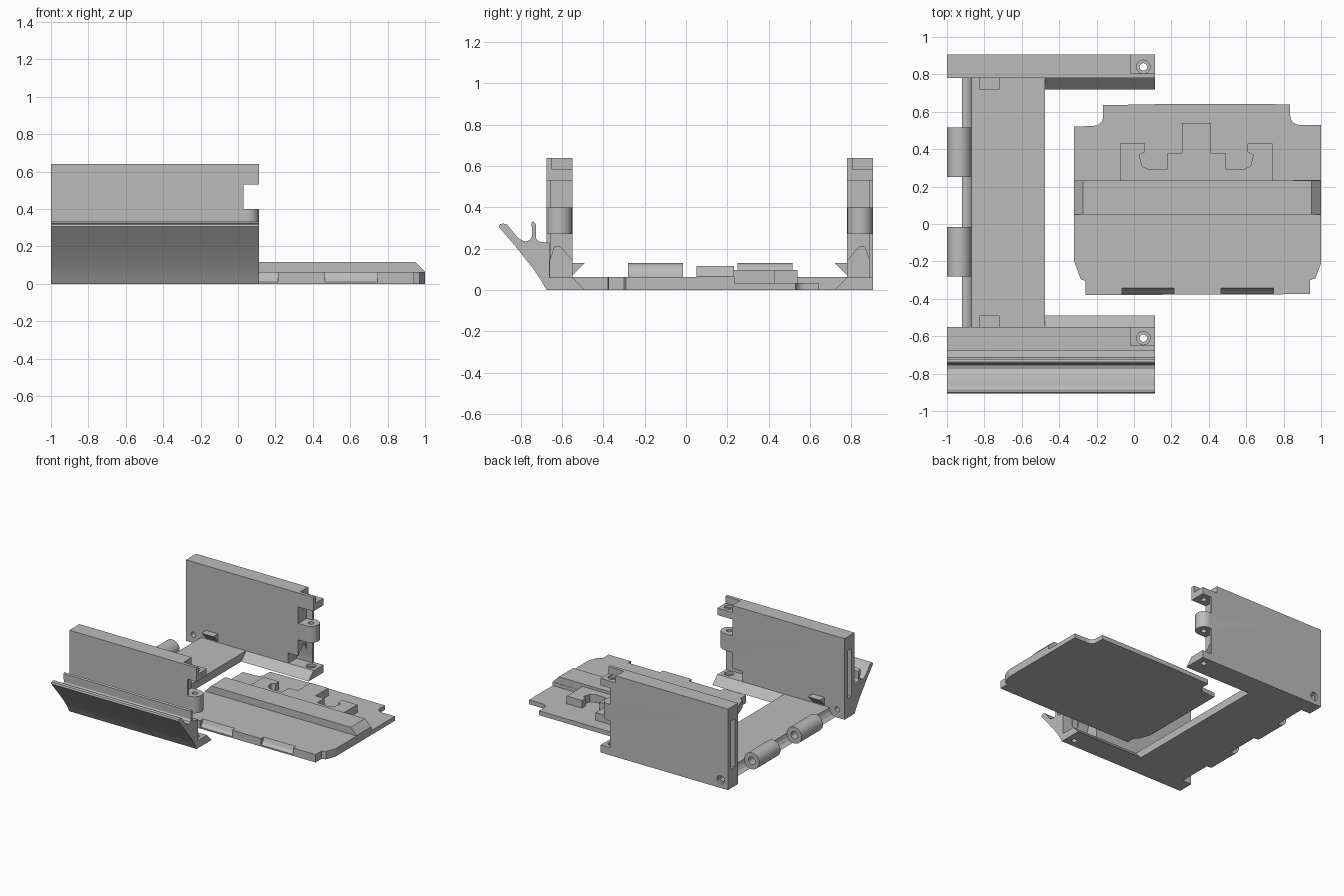
import bpy, bmesh, math

if "Cube" in bpy.data.objects:
    bpy.data.objects.remove(bpy.data.objects["Cube"])

mat = bpy.data.materials.new("light_grey")
mat.diffuse_color = (0.5, 0.5, 0.5, 1)
mat.use_nodes = True
mat.node_tree.nodes["Principled BSDF"].inputs["Base Color"].default_value = mat.diffuse_color


def prism(name, pts, axis, a, b):
    """Extrude a 2D outline along an axis: x uses (y,z), y uses (x,z), z uses (x,y)."""
    def at(p, h):
        return {"x": (h, *p), "y": (p[0], h, p[1]), "z": (*p, h)}[axis]
    bm = bmesh.new()
    lo = [bm.verts.new(at(p, a)) for p in pts]
    hi = [bm.verts.new(at(p, b)) for p in pts]
    bm.faces.new(lo)
    bm.faces.new(hi)
    n = len(pts)
    for i in range(n):
        j = (i + 1) % n
        bm.faces.new((lo[i], lo[j], hi[j], hi[i]))
    bmesh.ops.recalc_face_normals(bm, faces=bm.faces)
    me = bpy.data.meshes.new(name)
    bm.to_mesh(me)
    bm.free()
    me.materials.append(mat)
    ob = bpy.data.objects.new(name, me)
    bpy.context.collection.objects.link(ob)
    return ob


def rect(x0, x1, y0, y1):
    return [(x0, y0), (x1, y0), (x1, y1), (x0, y1)]


def arc(cx, cy, r, a0, a1, n=12):
    return [(cx + r * math.cos(math.radians(a0 + (a1 - a0) * i / n)),
             cy + r * math.sin(math.radians(a0 + (a1 - a0) * i / n))) for i in range(n + 1)]


def circle(cx, cy, r, n=24):
    return arc(cx, cy, r, 0, 360, n)[:-1]


def cut(ob, cutters):
    for c in cutters:
        c.hide_render = True
        m = ob.modifiers.new("cut", "BOOLEAN")
        m.operation, m.solver, m.object = "DIFFERENCE", "EXACT", c
        bpy.context.view_layer.objects.active = ob
        bpy.ops.object.modifier_apply(modifier=m.name)
        bpy.data.objects.remove(c)


def smooth(ob):
    bpy.ops.object.select_all(action="DESELECT")
    ob.select_set(True)
    bpy.context.view_layer.objects.active = ob
    bpy.ops.object.shade_smooth_by_angle(angle=math.radians(30))


# Side walls: t runs from the inner face (0) to the outer face (0.125)
T = 0.125
for side, y0, s in (("front", -0.55, -1), ("back", 0.78, 1)):
    def Y(pts):
        return [(x, y0 + s * t) for x, t in pts]

    def YZ(pts):
        return [(y0 + s * t, z) for t, z in pts]

    wall = prism(side + "_wall", Y(rect(-1, 0.112, 0, T)), "z", 0, 0.64)
    gap = [(-0.02, -0.02), (0.2, -0.02), (0.2, 0.2), (0.03, 0.2), (0.03, 0.105), (-0.02, 0.105)]
    knuckle = [(0.05, -0.02)] + arc(0.05, T / 2, T / 2, -90, 90) + [(0.05, 0.2), (0.2, 0.2), (0.2, -0.02)]
    ystep = min(y0, y0 + s * T) + 0.025
    yc = y0 + s * 0.06
    yo = y0 + s * T
    cut(wall, [
        # hinge clearances and rounded knuckle
        prism("c", Y(gap), "z", 0.40, 0.53),
        prism("c", Y(gap), "z", 0.06, 0.27),
        prism("c", Y(knuckle), "z", 0.27, 0.40),
        # angled pocket in the lower inner face
        prism("c", YZ([(-0.02, 0.06), (-0.02, 0.12), (0.06, 0.21), (0.085, 0.21),
                       (0.108, 0.14), (0.108, 0.06)]), "x", -0.11, 0.15),
        # lowered top tab
        prism("c", rect(-0.02, 0.2, ystep, ystep + 0.2), "z", 0.585, 0.7),
        # pin hole with countersunk steps
        prism("c", circle(0.05, yc, 0.02), "z", -0.1, 0.7),
        prism("c", circle(0.05, yc, 0.036), "z", 0.565, 0.7),
        prism("c", circle(0.05, yc, 0.036), "z", 0.04, 0.061),
        # pivot hole and end slot
        prism("c", circle(-0.937, 0.065, 0.02), "y", y0 - 0.3, y0 + 0.3),
        prism("c", circle(-0.937, 0.065, 0.033), "y", yo - s * 0.02, yo + s * 0.1),
        prism("c", YZ(rect(0.04, 0.085, 0.15, 0.53)), "x", -1.1, -0.95),
    ])
    smooth(wall)

    # sloped foot and small stop tab on the inner face
    prism(side + "_foot", YZ([(0, 0), (-0.06, 0), (0, 0.062)]), "x", -0.475, 0.112)
    prism(side + "_stop_tab", YZ([(0.005, 0.065), (-0.06, 0.13), (0.005, 0.13)]), "x", -0.825, -0.72)

# Floor joining the walls, with a scooped outer edge
floor = prism("floor", [(-0.92, 0), (-0.475, 0), (-0.475, 0.062), (-0.868, 0.062),
                        (-0.876, 0.035), (-0.892, 0.012)], "y", -0.55, 0.78)

# Hinge barrels along the floor edge
for i, (a, b) in enumerate(((-0.28, -0.015), (0.25, 0.515))):
    outline = arc(-0.935, 0.065, 0.065, 0, 270, 24) + [(-0.87, 0)]
    barrel = prism("hinge_barrel_%d" % (i + 1), outline, "y", a, b)
    cut(barrel, [prism("c", circle(-0.935, 0.065, 0.03), "y", a - 0.1, b + 0.1)])
    smooth(barrel)

# Flared lip with a gutter along the front wall
lip = prism("front_lip", [(-0.66, 0), (-0.675, 0), (-0.70, 0.045), (-0.735, 0.098), (-0.82, 0.205),
                          (-0.905, 0.305), (-0.90, 0.318), (-0.885, 0.322), (-0.865, 0.316)]
            + [(-0.84, 0.285), (-0.815, 0.255), (-0.795, 0.24), (-0.775, 0.235), (-0.755, 0.242),
               (-0.745, 0.26), (-0.747, 0.325), (-0.738, 0.333), (-0.725, 0.315),
               (-0.725, 0.25), (-0.715, 0.235), (-0.66, 0.228)], "x", -1, 0.112)
smooth(lip)

# Loose cover plate: thick front half, thin rear half
front_half = prism("cover_front", [(-0.26, -0.38), (0.94, -0.375), (0.94, -0.30), (0.97, -0.29), (1, -0.21),
                                   (1, 0.235), (-0.32, 0.225), (-0.32, -0.20), (-0.285, -0.295),
                                   (-0.26, -0.305)], "z", 0, 0.062)
cut(front_half, [prism("c", [(-0.342, 0.07), (-0.342, 0.062), (-0.355, 0.03), (-0.373, 0.01),
                             (-0.42, 0.01), (-0.42, 0.07)], "x", a, b)
                 for a, b in ((-0.065, 0.215), (0.465, 0.745))])
prism("cover_rear", [(-0.32, 0.22), (1, 0.23), (1, 0.53)]
      + arc(0.885, 0.58, 0.05, -90, -180, 6) + [(0.835, 0.64), (0.2, 0.642), (-0.165, 0.635)]
      + arc(-0.215, 0.575, 0.05, 0, -90, 6) + [(-0.32, 0.52)], "z", 0, 0.035)

# Raised rib across the cover with sloped ends
prism("cover_rib", [(-0.32, 0.02), (1, 0.02), (1, 0.065), (0.948, 0.117), (-0.272, 0.117), (-0.32, 0.065)],
      "y", 0.052, 0.232)

# Latch block with two hooked pockets behind the rib
half = [(0.0775, 0.54), (0.0775, 0.38), (0.155, 0.38), (0.155, 0.295), (0.25, 0.29), (0.29, 0.31),
        (0.305, 0.37), (0.275, 0.385), (0.275, 0.43), (0.408, 0.43), (0.408, 0.22)]
C = 0.333
prism("latch_block", [(C + x, y) for x, y in half] + [(C - x, y) for x, y in reversed(half)],
      "z", 0.02, 0.096)
